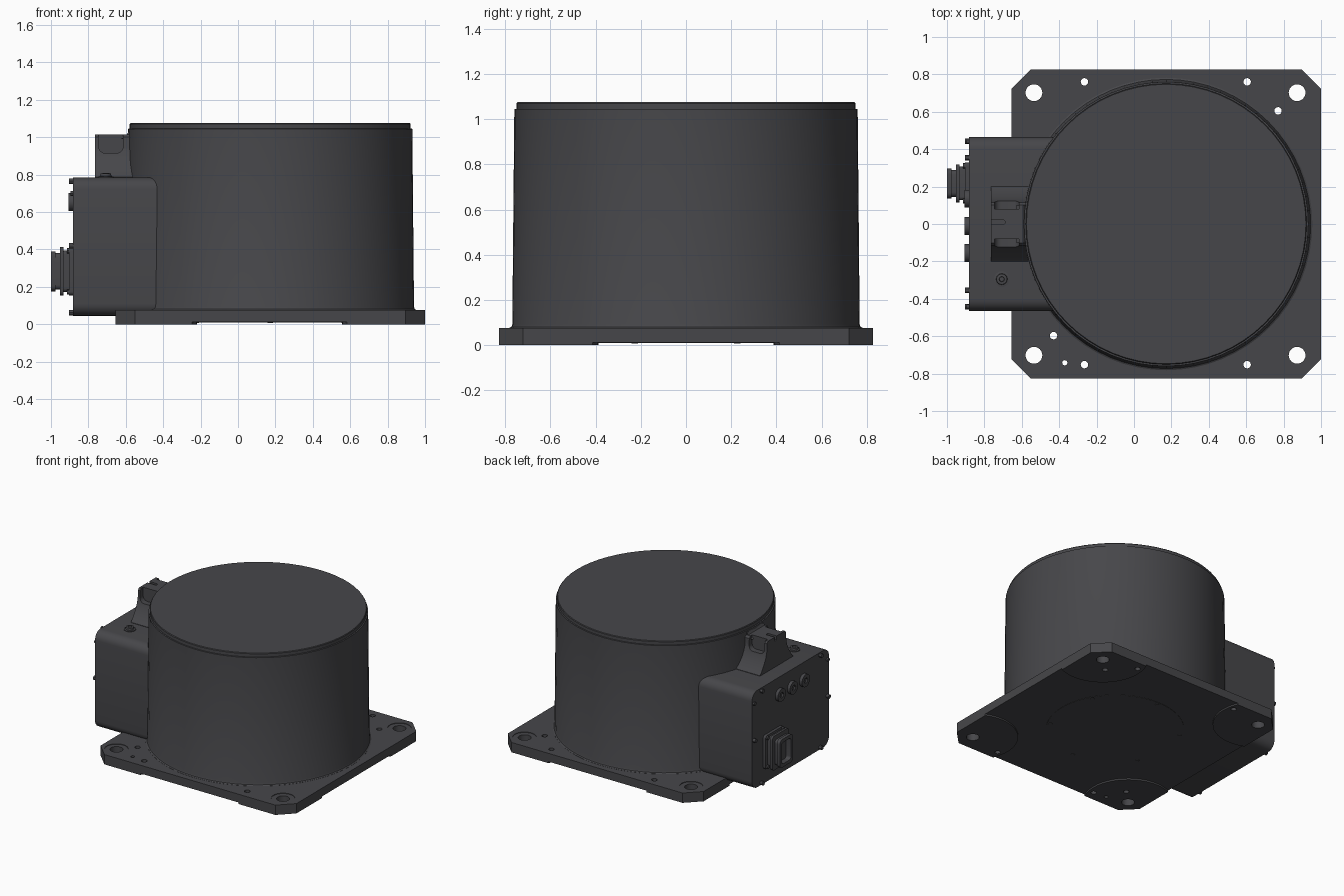
import bpy, bmesh
from math import cos, sin, pi, radians

if "Cube" in bpy.data.objects:
    bpy.data.objects.remove(bpy.data.objects["Cube"])

CX = 0.172                       # drum / plate centre in x
mat = bpy.data.materials.new("dark_grey")
mat.diffuse_color = (0.062, 0.062, 0.068, 1)
mat.use_nodes = True
mat.node_tree.nodes["Principled BSDF"].inputs["Base Color"].default_value = mat.diffuse_color


def finish(name, bm):
    bmesh.ops.recalc_face_normals(bm, faces=bm.faces)
    me = bpy.data.meshes.new(name)
    bm.to_mesh(me)
    bm.free()
    ob = bpy.data.objects.new(name, me)
    bpy.context.collection.objects.link(ob)
    me.materials.append(mat)
    return ob


def prism(name, pts, lo, hi, axis='z'):
    """Extrude a 2D outline along an axis: z uses (x,y), x uses (y,z), y uses (x,z)."""
    place = {'z': lambda a, b, t: (a, b, t),
             'x': lambda a, b, t: (t, a, b),
             'y': lambda a, b, t: (a, t, b)}[axis]
    bm = bmesh.new()
    bot = [bm.verts.new(place(a, b, lo)) for a, b in pts]
    top = [bm.verts.new(place(a, b, hi)) for a, b in pts]
    bm.faces.new(bot)
    bm.faces.new(top)
    n = len(pts)
    for i in range(n):
        j = (i + 1) % n
        bm.faces.new((bot[i], bot[j], top[j], top[i]))
    return finish(name, bm)


def circle(a, b, r, n=24):
    return [(a + r * cos(2 * pi * i / n), b + r * sin(2 * pi * i / n)) for i in range(n)]


def rounded(a, b, ha, hb, r, n=6):
    """Rounded rectangle outline centred on (a, b) with half sizes ha, hb."""
    pts = []
    for k, (sa, sb) in enumerate([(1, 1), (-1, 1), (-1, -1), (1, -1)]):
        for i in range(n + 1):
            t = pi / 2 * (k + i / n)
            pts.append((a + sa * (ha - r) + r * cos(t), b + sb * (hb - r) + r * sin(t)))
    return pts


def lathe(name, profile, cx, cy, n=64):
    bm = bmesh.new()
    rings = [[bm.verts.new((x, y, z)) for x, y in circle(cx, cy, r, n)] for r, z in profile]
    bm.faces.new(rings[0])
    bm.faces.new(rings[-1])
    for lo, hi in zip(rings, rings[1:]):
        for i in range(n):
            j = (i + 1) % n
            bm.faces.new((lo[i], lo[j], hi[j], hi[i]))
    return finish(name, bm)


def cut(ob, *cutters):
    for c in cutters:
        m = ob.modifiers.new("cut", 'BOOLEAN')
        m.operation, m.solver, m.object = 'DIFFERENCE', 'EXACT', c
        bpy.context.view_layer.objects.active = ob
        bpy.ops.object.modifier_apply(modifier=m.name)
        bpy.data.objects.remove(c)


# base plate with chamfered corners
x0, x1, h, c = -0.655, 1.0, 0.827, 0.105
plate = prism("base_plate", [(x0 + c, -h), (x1 - c, -h), (x1, -h + c), (x1, h - c),
                             (x1 - c, h), (x0 + c, h), (x0, h - c), (x0, -h + c)], 0, 0.075)
corners = [(x, y) for x in (-0.535, 0.872) for y in (-0.702, 0.702)]

# underside recess that leaves four round corner pads
recess = prism("recess", rounded(CX, 0, 1, 1, 0.1), -0.1, 0.012)
cut(recess, *[prism("pad", circle(x, y, 0.315, 48), -0.2, 0.1) for x, y in corners])
cut(plate, recess)

# mounting holes with spot faces, and small dowel holes
for x, y in corners:
    cut(plate, prism("spot", circle(x, y, 0.082, 32), 0.071, 0.2),
        prism("hole", circle(x, y, 0.045), -0.1, 0.2))
for x, y, r in [(-0.265, 0.76, 0.02), (0.605, 0.76, 0.02), (0.77, 0.605, 0.02),
                (-0.265, -0.752, 0.02), (0.605, -0.752, 0.02), (-0.43, -0.597, 0.02),
                (-0.37, -0.742, 0.014)]:
    cut(plate, prism("hole", circle(x, y, r, 16), -0.1, 0.2))

# bottom cover disc and its screws
prism("bottom_cover", circle(CX, 0, 0.48, 64), 0.010, 0.03)
for k in range(6):
    a = radians(30 + 60 * k)
    prism("bottom_screw", circle(CX + 0.455 * cos(a), 0.455 * sin(a), 0.014, 12), 0.006, 0.02)

# main drum, slightly tapered, with foot fillet and lid step
lathe("drum", [(0.782, 0.06), (0.782, 0.076), (0.773, 0.081), (0.769, 0.092), (0.760, 1.045),
               (0.751, 1.046), (0.751, 1.070), (0.747, 1.075)], CX, 0)

# electronics box on the -x side
prism("side_box", rounded(0, 0.415, 0.465, 0.37, 0.065), -0.882, -0.35, 'x')

# lifting lug with flared foot, side pockets and a top notch
half = [(0.2, 0.77), (0.2, 0.788), (0.18, 0.81), (0.15, 0.855), (0.128, 0.90),
        (0.117, 0.94), (0.115, 1.0), (0.102, 1.015)]
lug = prism("lifting_lug", half + [(-y, z) for y, z in reversed(half)], -0.765, -0.55, 'x')
for s in (-1, 1):
    cut(lug, prism("pocket", rounded(-0.68, 1.015, 0.065, 0.1, 0.035), s * 0.08, s * 0.3, 'y'))
cut(lug, prism("notch", rounded(-0.74, 0.01, 0.05, 0.012, 0.01), 0.985, 1.1))
# blend between lug and drum
prism("lug_blend", [(-0.63, 0.99), (-0.61, 1.0), (-0.594, 1.015), (-0.585, 1.032),
                    (-0.5, 1.032), (-0.5, 0.99)], -0.1, 0.1, 'y')

# vent screw on top of the box
lathe("vent_screw", [(0.042, 0.77), (0.042, 0.79), (0.03, 0.792), (0.028, 0.806),
                     (0.014, 0.808), (0.012, 0.798)], -0.707, -0.295, 24)

# three round plugs on the box end
for y in (0.135, -0.01, -0.155):
    plug = prism("plug", circle(y, 0.653, 0.048, 28), -0.905, -0.87, 'x')
    cut(plug, prism("plug_socket", circle(y, 0.653, 0.022, 6), -1, -0.893, 'x'))

# box cover bolts
for y, z in [(0.355, 0.765), (0.443, 0.42), (0.355, 0.062)]:
    for s in (-1, 1):
        prism("cover_bolt", circle(s * y, z, 0.015, 12), -0.904, -0.87, 'x')
for s in (-1, 1):
    prism("cover_bolt", circle(s * 0.443, 0.7, 0.013, 12), -0.896, -0.87, 'x')

# rectangular connector: flange, body, collar, hollow shell
Y, Z = 0.217, 0.283
prism("connector_flange", rounded(Y, Z, 0.112, 0.128, 0.02), -0.903, -0.87, 'x')
prism("connector_body", rounded(Y, Z, 0.09, 0.11, 0.02), -0.94, -0.89, 'x')
prism("connector_collar", rounded(Y, Z, 0.102, 0.13, 0.025), -0.952, -0.934, 'x')
shell = prism("connector_shell", rounded(Y, Z, 0.072, 0.098, 0.025), -0.985, -0.94, 'x')
rim = prism("connector_rim", rounded(Y, Z, 0.08, 0.107, 0.03), -1.0, -0.975, 'x')
for ob in (shell, rim):
    cut(ob, prism("opening", rounded(Y, Z, 0.055, 0.082, 0.02), -1.1, -0.96, 'x'))
for sy in (-1, 1):
    for sz in (-1, 1):
        prism("connector_screw", circle(Y + sy * 0.094, Z + sz * 0.11, 0.014, 12), -0.915, -0.89, 'x')

# smooth round walls, keep hard edges
bpy.ops.object.select_all(action='SELECT')
bpy.context.view_layer.objects.active = plate
bpy.ops.object.shade_smooth_by_angle(angle=radians(30))
